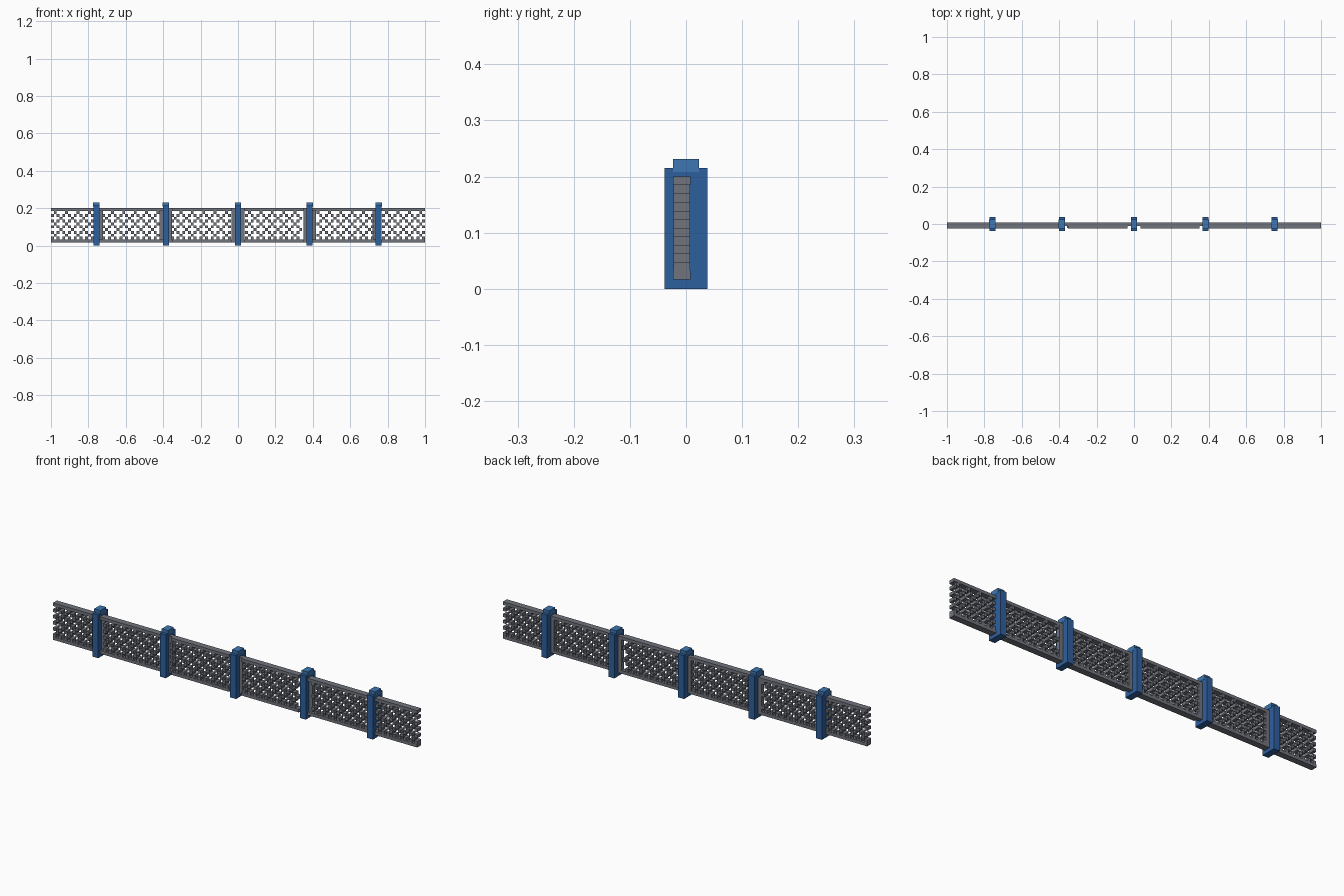
import bpy, bmesh
from mathutils import Vector

if "Cube" in bpy.data.objects:
    bpy.data.objects.remove(bpy.data.objects["Cube"])


def material(name, rgb):
    m = bpy.data.materials.new(name)
    m.use_nodes = True
    m.diffuse_color = (*rgb, 1)
    m.node_tree.nodes["Principled BSDF"].inputs["Base Color"].default_value = (*rgb, 1)
    return m


GREY = material("iron grey", (0.165, 0.175, 0.205))
BLUE = material("post blue", (0.027, 0.115, 0.34))
LIGHT = material("cap light blue", (0.047, 0.18, 0.44))


def boxes(name, spans, mat):
    """One object made of boxes given as (x0, x1, y0, y1, z0, z1)."""
    bm = bmesh.new()
    for x0, x1, y0, y1, z0, z1 in spans:
        size = Vector((x1 - x0, y1 - y0, z1 - z0))
        mid = Vector((x0 + x1, y0 + y1, z0 + z1)) / 2
        for v in bmesh.ops.create_cube(bm, size=1)["verts"]:
            v.co = v.co * size + mid
    me = bpy.data.meshes.new(name)
    bm.to_mesh(me)
    bm.free()
    me.materials.append(mat)
    ob = bpy.data.objects.new(name, me)
    bpy.context.collection.objects.link(ob)
    return ob


POSTS = [-0.757, -0.386, 0.0, 0.383, 0.752]
HALF = 0.016                  # half the post width
STILE = 0.034                 # outer edge of a stile from the post centre
FRONT, BACK = -0.023, 0.008   # panel depth
Z0, Z1 = 0.017, 0.2           # panel height
COLS, ROWS = 131, 12
CW, CH = 2 / COLS, (Z1 - Z0) / ROWS

# posts with a narrower cap
for n, x in enumerate(POSTS, 1):
    boxes(f"post_{n}", [(x - HALF, x + HALF, -0.038, 0.038, 0, 0.215)], BLUE)
    boxes(f"post_cap_{n}", [(x - HALF - 0.001, x + HALF + 0.001,
                             -0.023, 0.023, 0.208, 0.231)], LIGHT)

# rails, set back beside the posts of the two middle bays
runs = [(-1, POSTS[1]), (POSTS[1] + STILE, -STILE),
        (STILE, POSTS[3] - STILE), (POSTS[3], 1)]
links = [(POSTS[1], POSTS[1] + STILE), (-STILE, STILE),
         (POSTS[3] - STILE, POSTS[3])]
for name, z in (("bottom_rail", Z0), ("top_rail", Z1 - CH)):
    boxes(name, [(a, b, FRONT, BACK, z, z + CH) for a, b in runs] +
          [(a, b, -0.012, BACK, z, z + CH) for a, b in links], GREY)

# upright stiles on the bay sides of the posts
stiles = []
for a, b in zip(POSTS, POSTS[1:]):
    stiles += [(a + HALF, a + STILE), (b - STILE, b - HALF)]
boxes("stiles", [(a, b, -0.012, BACK, Z0 + CH, Z1 - CH) for a, b in stiles], GREY)

# stepped diagonal lattice of square blocks
blocked = stiles + [(x - HALF, x + HALF) for x in POSTS]
cells = []
for i in range(1, COLS + 1):
    x0 = -1 + (i - 1) * CW
    mid = x0 + CW / 2
    if any(a < mid < b for a, b in blocked):
        continue
    for j in range(1, ROWS - 1):
        if (i + j) % 4 == 0 or (i - j) % 4 == 0:
            z = Z0 + j * CH
            cells.append((x0, x0 + CW, FRONT + 0.001, BACK - 0.001, z, z + CH))
boxes("lattice", cells, GREY)
